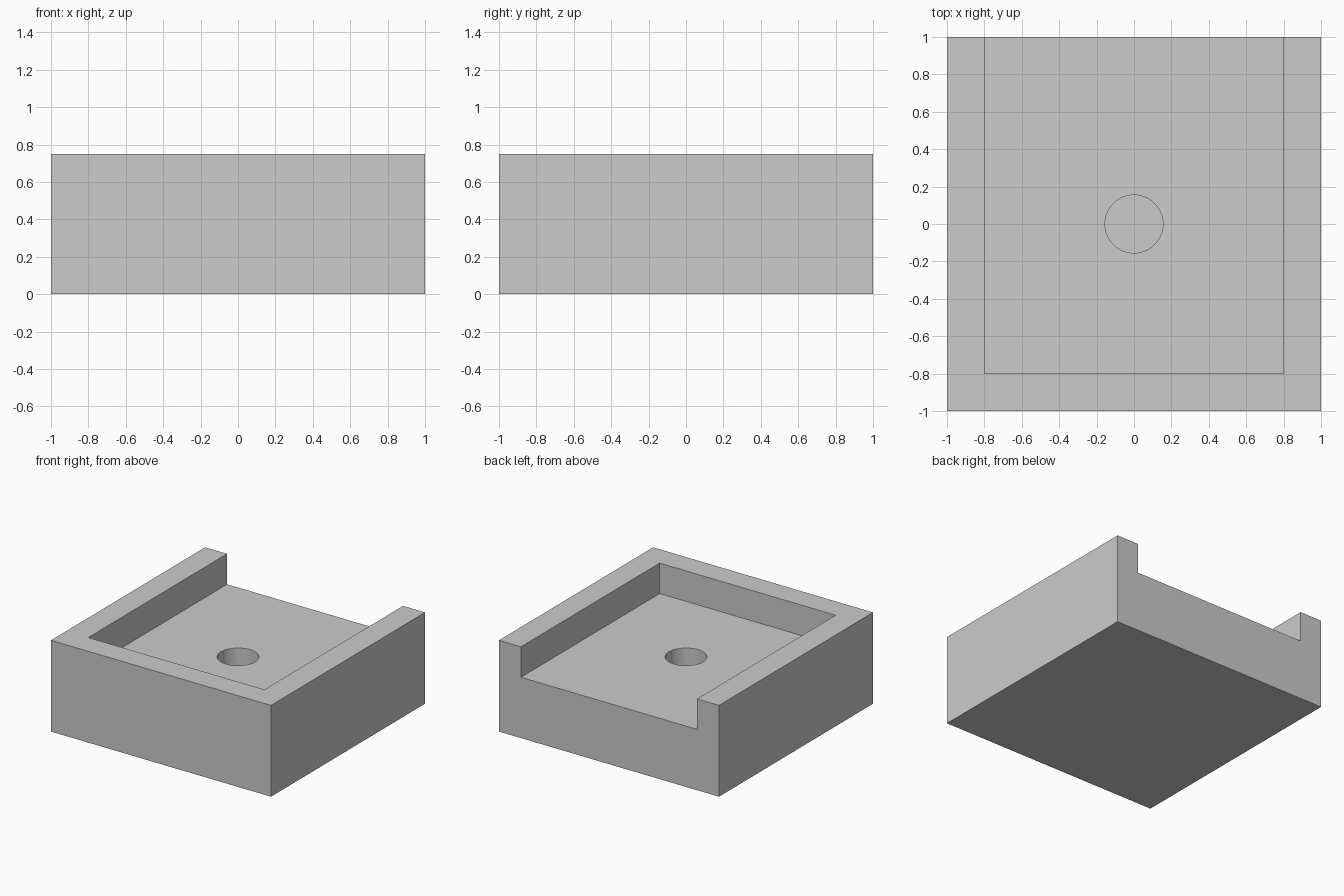
import bpy

if "Cube" in bpy.data.objects:
    bpy.data.objects.remove(bpy.data.objects["Cube"])


def box(name, lo, hi):
    size = [b - a for a, b in zip(lo, hi)]
    centre = [(a + b) / 2 for a, b in zip(lo, hi)]
    bpy.ops.mesh.primitive_cube_add(size=1, location=centre)
    ob = bpy.context.object
    ob.name = name
    ob.scale = size
    bpy.ops.object.transform_apply(location=True, rotation=False, scale=True)
    return ob


def cut(target, cutter):
    mod = target.modifiers.new(cutter.name, 'BOOLEAN')
    mod.operation = 'DIFFERENCE'
    mod.solver = 'EXACT'
    mod.object = cutter
    bpy.context.view_layer.objects.active = target
    bpy.ops.object.modifier_apply(modifier=mod.name)
    bpy.data.objects.remove(cutter)


# Solid block
tray = box("open_tray", (-1, -1, 0), (1, 1, 0.75))

# Pocket with walls on the front and both sides, open at the back
cut(tray, box("pocket_cutter", (-0.8, -0.8, 0.5), (0.8, 1.2, 1.0)))

# Blind round hole in the middle of the pocket floor
bottom, top = 0.25, 0.7
bpy.ops.mesh.primitive_cylinder_add(vertices=64, radius=0.155, depth=top - bottom,
                                    location=(0, 0, (top + bottom) / 2))
hole = bpy.context.object
hole.name = "hole_cutter"
cut(tray, hole)

# Smooth hole wall, crisp edges
bpy.ops.object.select_all(action='DESELECT')
tray.select_set(True)
bpy.context.view_layer.objects.active = tray
bpy.ops.object.shade_smooth_by_angle()
